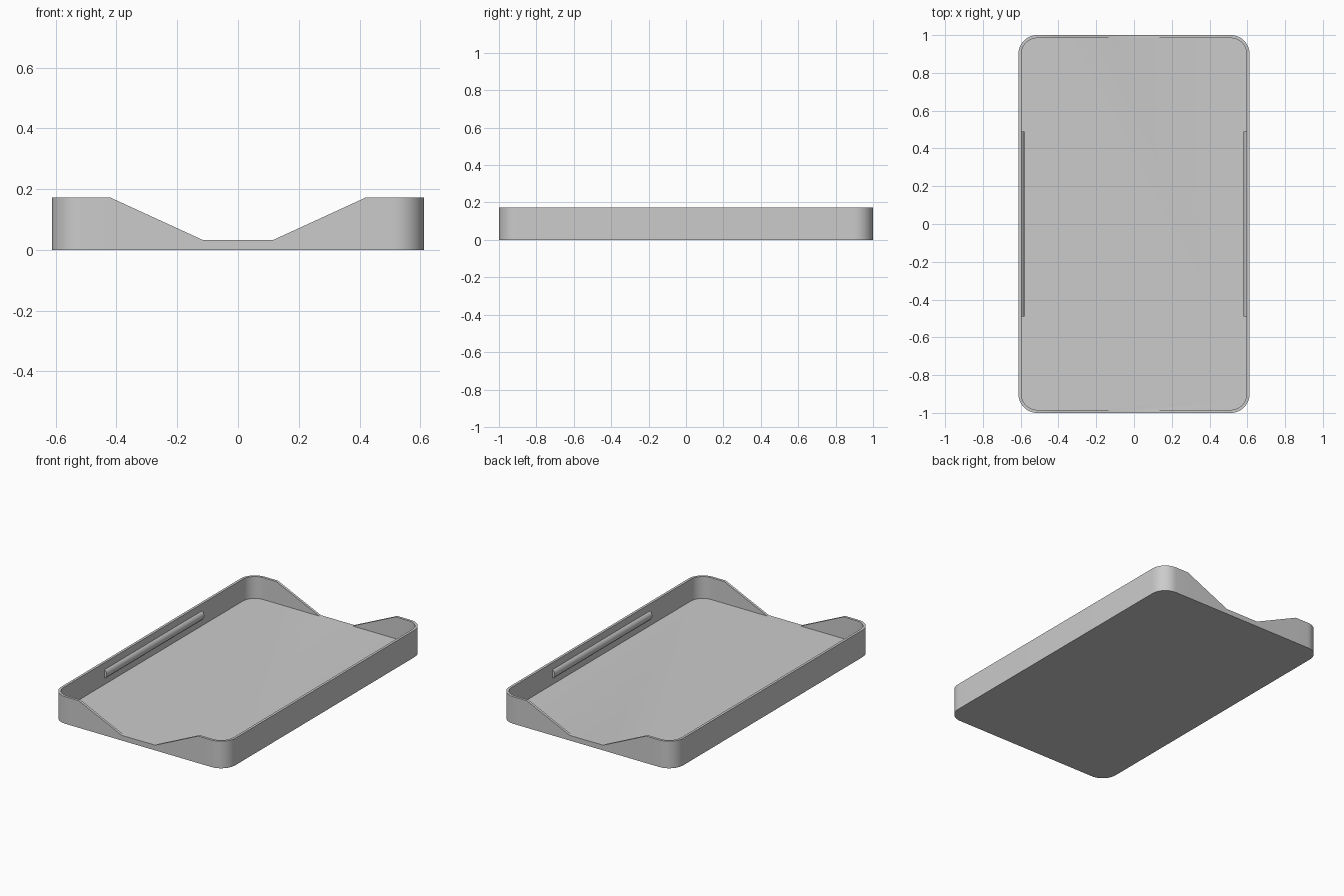
import bpy, bmesh
from math import sin, cos, radians, atan2

cube = bpy.data.objects.get("Cube")
if cube:
    bpy.data.objects.remove(cube, do_unlink=True)

HALF_W, HALF_L, HEIGHT = 0.612, 1.0, 0.172
WALL, FLOOR, RADIUS = 0.016, 0.033, 0.1
NOTCH_TOP, NOTCH_LOW = 0.42, 0.117

grey = bpy.data.materials.new("plain grey")
grey.use_nodes = True
grey.diffuse_color = (0.6, 0.6, 0.6, 1)
grey.node_tree.nodes["Principled BSDF"].inputs["Base Color"].default_value = (0.6, 0.6, 0.6, 1)


def finish(bm, name):
    bmesh.ops.remove_doubles(bm, verts=bm.verts, dist=1e-5)
    bmesh.ops.recalc_face_normals(bm, faces=bm.faces)
    mesh = bpy.data.meshes.new(name)
    bm.to_mesh(mesh)
    bm.free()
    mesh.materials.append(grey)
    obj = bpy.data.objects.new(name, mesh)
    bpy.context.collection.objects.link(obj)
    bpy.ops.object.select_all(action='DESELECT')
    obj.select_set(True)
    bpy.context.view_layer.objects.active = obj
    bpy.ops.object.shade_smooth_by_angle(angle=radians(25))
    return obj


def outline(inset, steps=14):
    """Rounded rectangle with extra points where the end notches bend."""
    pts = []
    r = RADIUS - inset
    cx, cy = HALF_W - RADIUS, HALF_L - RADIUS
    bends = (NOTCH_TOP, NOTCH_LOW, -NOTCH_LOW, -NOTCH_TOP)
    for side in (1, -1):
        for sx, sy, start in ((1, -1, -90), (1, 1, 0)):
            for i in range(steps + 1):
                a = radians(start + 90 * i / steps)
                pts.append((side * (sx * cx + r * cos(a)), side * (sy * cy + r * sin(a))))
        pts += [(side * x, side * (HALF_L - inset)) for x in bends]
    return pts


def rim_height(x):
    t = (abs(x) - NOTCH_LOW) / (NOTCH_TOP - NOTCH_LOW)
    return FLOOR + (HEIGHT - FLOOR) * min(1, max(0, t))


# Tray: base, outer wall, sloped rim, inner wall and floor
bm = bmesh.new()
outer, inner = outline(0), outline(WALL)
rings = [
    [bm.verts.new((x, y, 0)) for x, y in outer],
    [bm.verts.new((x, y, rim_height(x))) for x, y in outer],
    [bm.verts.new((x, y, rim_height(x))) for x, y in inner],
    [bm.verts.new((x, y, FLOOR)) for x, y in inner],
]
n = len(outer)
for low, high in zip(rings, rings[1:]):
    for i in range(n):
        j = (i + 1) % n
        bm.faces.new((low[i], low[j], high[j], high[i]))
bm.faces.new(rings[0][::-1])
bm.faces.new(rings[-1])
finish(bm, "tray")


# Rounded grip ridges on the inside of the long walls
def ridge(side, name, radius=0.032, sagitta=0.016, mid_z=0.1, half=0.49, steps=12):
    bm = bmesh.new()
    depth = radius - sagitta
    span = atan2((radius**2 - depth**2) ** 0.5, depth)
    ends = []
    for y in (-half, half):
        ring = []
        for i in range(steps + 1):
            a = span * (2 * i / steps - 1)
            x = HALF_W - WALL - (radius * cos(a) - depth)
            ring.append(bm.verts.new((side * x, y, mid_z + radius * sin(a))))
        bm.faces.new(ring)
        ends.append(ring)
    for i in range(-1, steps):
        bm.faces.new((ends[0][i], ends[0][i + 1], ends[1][i + 1], ends[1][i]))
    finish(bm, name)


ridge(1, "left_ridge")
ridge(-1, "right_ridge")
